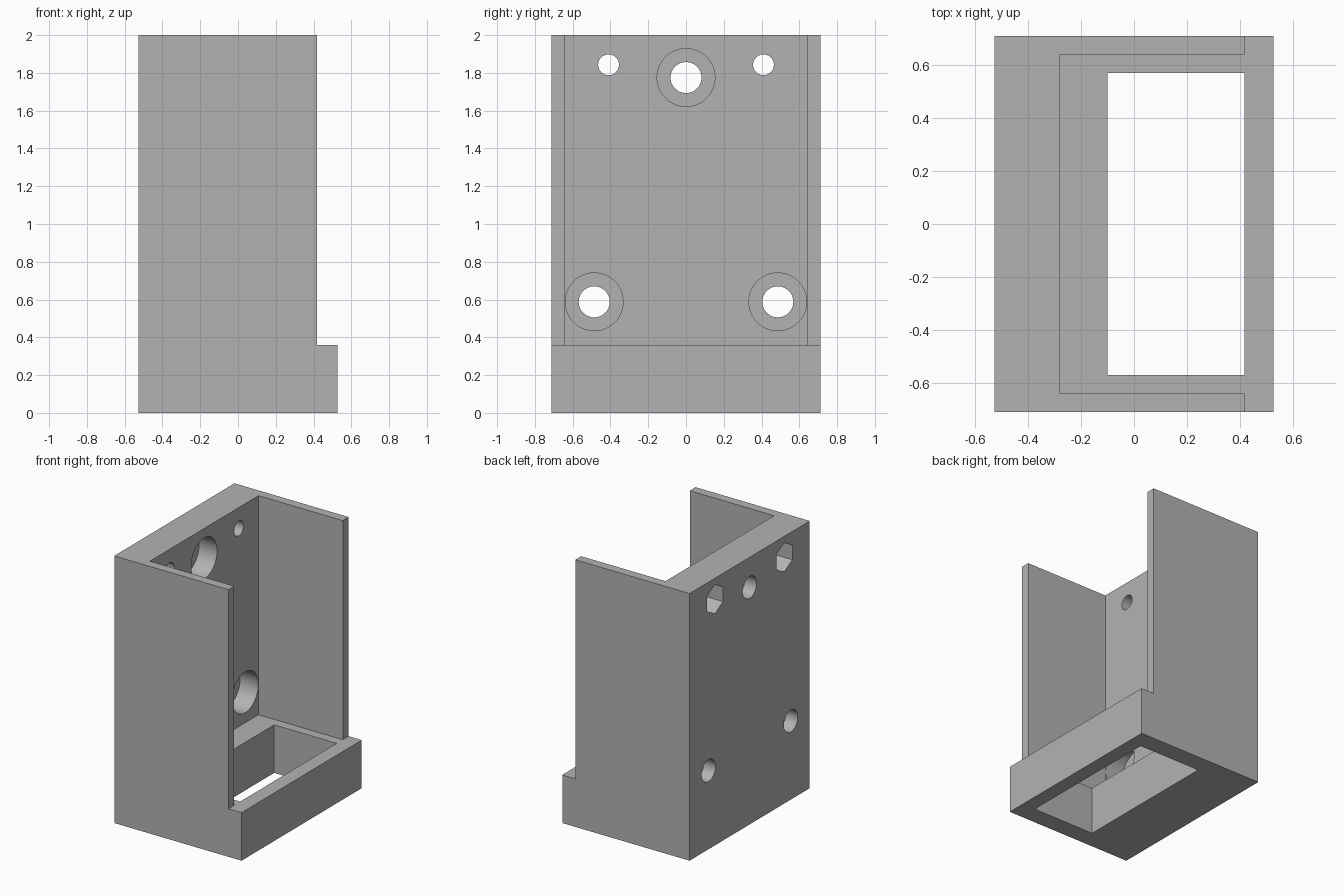
import bpy, bmesh, math
from mathutils import Matrix

if "Cube" in bpy.data.objects:
    bpy.data.objects.remove(bpy.data.objects["Cube"])

X0, X1, X2 = -0.527, 0.418, 0.527   # back face, side wall ends, base lip
Y, H, BASE = 0.711, 2.0, 0.36       # half width, height, base height
INNER = -0.28                       # inner face of the back plate

grey = bpy.data.materials.new("grey")
grey.diffuse_color = (0.45, 0.45, 0.45, 1)
grey.use_nodes = True
grey.node_tree.nodes["Principled BSDF"].inputs["Base Color"].default_value = grey.diffuse_color


def add_object(name, bm):
    bmesh.ops.recalc_face_normals(bm, faces=bm.faces)
    mesh = bpy.data.meshes.new(name)
    bm.to_mesh(mesh)
    bm.free()
    obj = bpy.data.objects.new(name, mesh)
    bpy.context.collection.objects.link(obj)
    mesh.materials.append(grey)
    return obj


def box(name, x, y, z):
    bm = bmesh.new()
    bmesh.ops.create_cube(bm, size=1)
    size = [b - a for a, b in (x, y, z)]
    mid = [(a + b) / 2 for a, b in (x, y, z)]
    bmesh.ops.transform(bm, matrix=Matrix.Translation(mid) @ Matrix.Diagonal((*size, 1)), verts=bm.verts)
    return add_object(name, bm)


def drill(name, x, y, z, r, sides=64):
    """Prism along x, with a corner pointing up."""
    bm = bmesh.new()
    bmesh.ops.create_cone(bm, cap_ends=True, segments=sides, radius1=r, radius2=r, depth=x[1] - x[0])
    turn = Matrix.Translation(((x[0] + x[1]) / 2, y, z)) @ Matrix.Rotation(math.pi / 2, 4, 'Y')
    # corner on the prism's local x axis becomes vertical after the turn
    ang = max(bm.verts, key=lambda v: v.co.z).co
    spin = Matrix.Rotation(-math.atan2(ang.y, ang.x), 4, 'Z')
    bmesh.ops.transform(bm, matrix=turn @ spin, verts=bm.verts)
    return add_object(name, bm)


# Body: stepped side profile extruded across the width
bm = bmesh.new()
profile = [(X0, 0), (X2, 0), (X2, BASE), (X1, BASE), (X1, H), (X0, H)]
face = bm.faces.new([bm.verts.new((x, -Y, z)) for x, z in profile])
ext = bmesh.ops.extrude_face_region(bm, geom=[face])
bmesh.ops.translate(bm, vec=(0, 2 * Y, 0), verts=[v for v in ext["geom"] if isinstance(v, bmesh.types.BMVert)])
body = add_object("bracket_body", bm)

# Open cavity and the rectangular slot through the base
cutters = [box("cavity_cutter", (INNER, 1), (-0.642, 0.642), (BASE, 3)),
           box("slot_cutter", (-0.10, X1), (-0.571, 0.571), (-1, 1))]

# Counterbored screw holes
for y, z in ((0, 1.775), (-0.486, 0.588), (0.486, 0.588)):
    cutters.append(drill("screw_cutter", (-1, 0), y, z, 0.082))
    cutters.append(drill("counterbore_cutter", (INNER - 0.15, 0), y, z, 0.153))

# Small bolt holes with hexagonal nut pockets at the back
for y in (-0.41, 0.41):
    cutters.append(drill("bolt_cutter", (-1, 0), y, 1.843, 0.055))
    cutters.append(drill("nut_cutter", (-1, X0 + 0.15), y, 1.843, 0.109, 6))

bpy.context.view_layer.objects.active = body
for c in cutters:
    mod = body.modifiers.new("cut", 'BOOLEAN')
    mod.operation, mod.solver, mod.object = 'DIFFERENCE', 'EXACT', c
    bpy.ops.object.modifier_apply(modifier=mod.name)
for c in cutters:
    bpy.data.objects.remove(c)

body.select_set(True)
bpy.ops.object.shade_smooth_by_angle(angle=math.radians(30))
